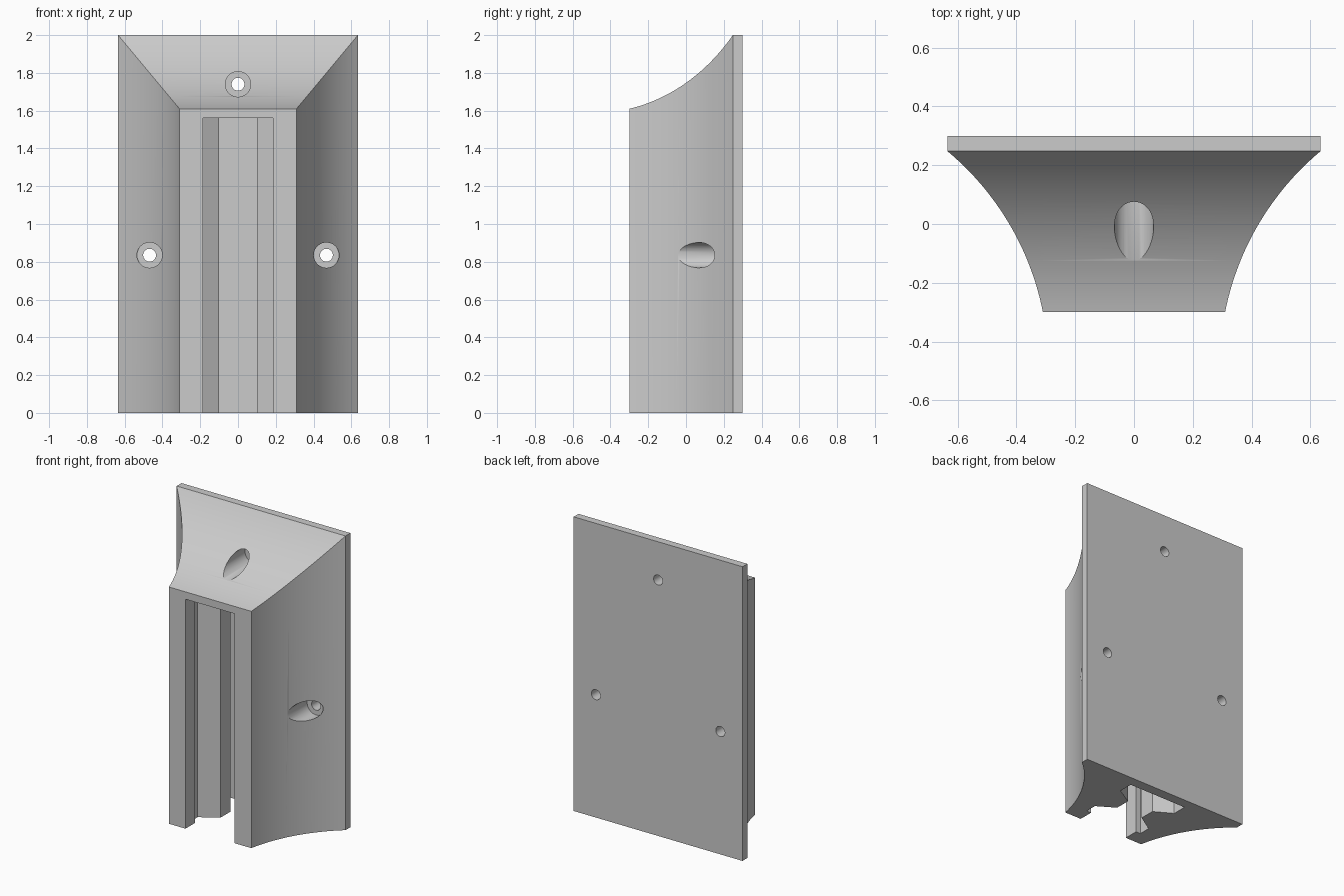
import bpy, bmesh, math
from mathutils import Vector

cube = bpy.data.objects.get("Cube")
if cube:
    bpy.data.objects.remove(cube, do_unlink=True)

grey = bpy.data.materials.new("light grey")
grey.use_nodes = True
colour = (0.6, 0.6, 0.6, 1)
grey.diffuse_color = colour
grey.node_tree.nodes["Principled BSDF"].inputs["Base Color"].default_value = colour


def loft(name, rings):
    """Skin equal-length closed rings and cap both ends."""
    bm = bmesh.new()
    loops = [[bm.verts.new(p) for p in ring] for ring in rings]
    for a, b in zip(loops, loops[1:]):
        for i in range(len(a)):
            j = (i + 1) % len(a)
            bm.faces.new((a[i], a[j], b[j], b[i]))
    bm.faces.new(loops[0])
    bm.faces.new(loops[-1])
    bmesh.ops.recalc_face_normals(bm, faces=bm.faces)
    mesh = bpy.data.meshes.new(name)
    bm.to_mesh(mesh)
    bm.free()
    mesh.materials.append(grey)
    obj = bpy.data.objects.new(name, mesh)
    bpy.context.collection.objects.link(obj)
    return obj


def cut(target, cutter):
    mod = target.modifiers.new("cut", 'BOOLEAN')
    mod.operation = 'DIFFERENCE'
    mod.solver = 'EXACT'
    mod.object = cutter
    bpy.context.view_layer.objects.active = target
    bpy.ops.object.modifier_apply(modifier=mod.name)
    bpy.data.objects.remove(cutter, do_unlink=True)


def disc(x, z, radius, y, sides=48):
    angles = [math.tau * i / sides for i in range(sides)]
    return [(x + radius * math.cos(a), y, z + radius * math.sin(a)) for a in angles]


# Flared body: rectangular sections following a concave circular arc
HALF_BACK, HALF_FRONT = 0.635, 0.31
Y_FRONT, Y_PLATE, Y_BACK = -0.3, 0.248, 0.3
TOP_BACK, TOP_FRONT = 2.0, 1.61
STEPS = 32
start, end = Vector((HALF_FRONT, Y_FRONT)), Vector((HALF_BACK, Y_PLATE))
chord = end - start
radius = 0.955
half_angle = math.asin(chord.length / 2 / radius)
toward_centre = Vector((chord.y, -chord.x)).normalized()
centre = (start + end) / 2 + toward_centre * radius * math.cos(half_angle)
middle = math.atan2(-toward_centre.y, -toward_centre.x)


def section(half, top, y):
    return [(-half, y, 0), (half, y, 0), (half, y, top), (-half, y, top)]


rings = []
for i in range(STEPS + 1):
    a = middle + half_angle * (1 - 2 * i / STEPS)
    x, y = centre.x + radius * math.cos(a), centre.y + radius * math.sin(a)
    flare = (x - HALF_FRONT) / (HALF_BACK - HALF_FRONT)
    rings.append(section(x, TOP_FRONT + flare * (TOP_BACK - TOP_FRONT), y))
rings.sort(key=lambda ring: ring[0][1])
# Back plate continues the widest section
rings.append(section(HALF_BACK, TOP_BACK, Y_BACK))
body = loft("wall_mount_body", rings)

# Rail channel: front lips, side tongues and a rear chamber, open below
side = [(0.185, -0.4), (0.185, -0.2), (0.22, -0.2), (0.22, -0.12), (0.1, -0.045),
        (0.1, 0.06), (0.22, 0.13), (0.22, 0.23)]
profile = side + [(-x, y) for x, y in reversed(side)]
cut(body, loft("channel_cutter", [[(x, y, z) for x, y in profile] for z in (-0.1, 1.56)]))

# Counterbored screw holes
for x, z in ((0, 1.74), (-0.468, 0.835), (0.468, 0.835)):
    cut(body, loft("bore_cutter", [disc(x, z, 0.067, y) for y in (-0.5, 0.17)]))
    cut(body, loft("hole_cutter", [disc(x, z, 0.034, y) for y in (0.1, 0.4)]))

bpy.ops.object.select_all(action='DESELECT')
body.select_set(True)
bpy.context.view_layer.objects.active = body
bpy.ops.object.shade_smooth_by_angle(angle=math.radians(30))
